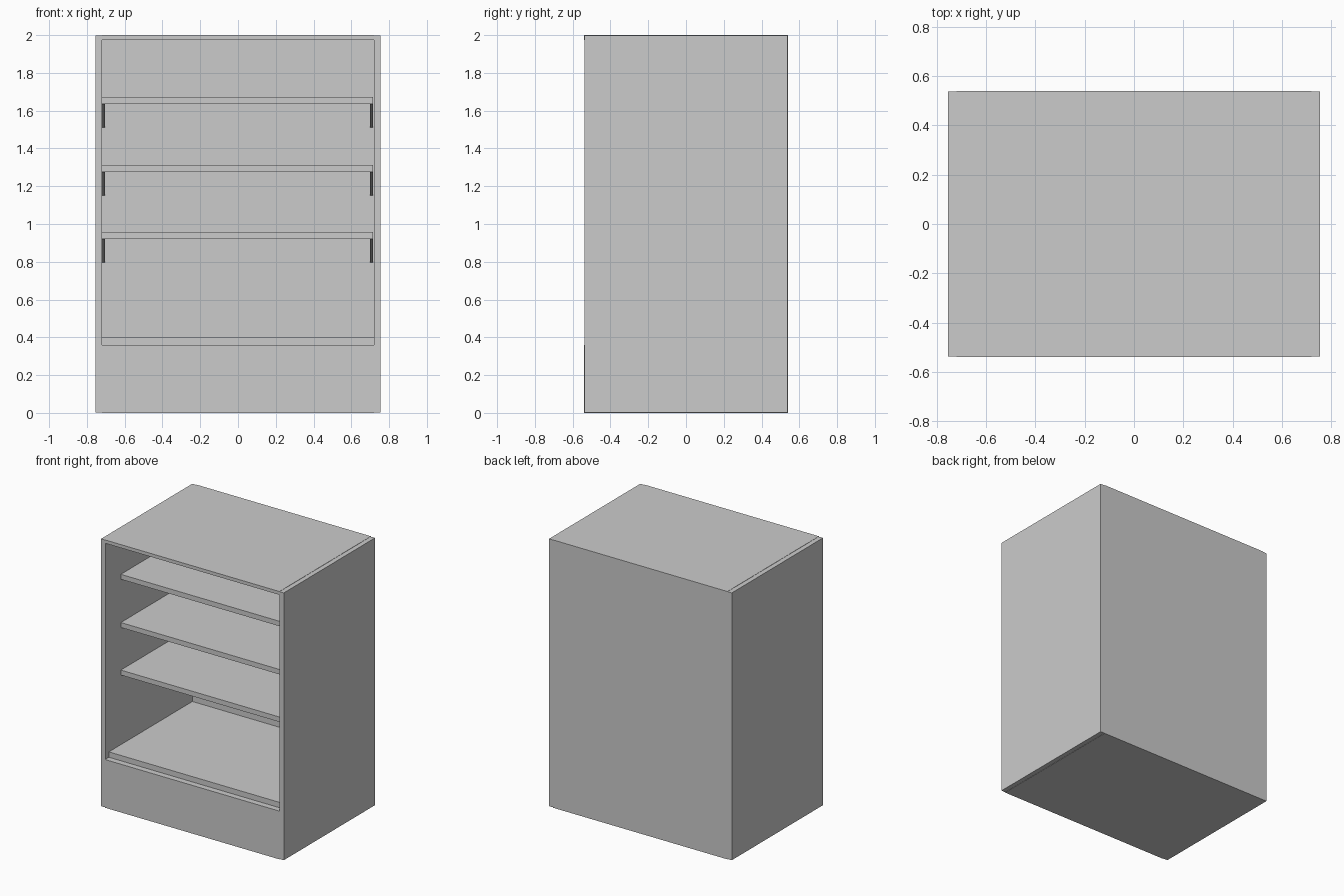
import bpy, bmesh

if "Cube" in bpy.data.objects:
    bpy.data.objects.remove(bpy.data.objects["Cube"])


def prism(name, profile, x0, x1):
    """Extrude a (y, z) profile from x0 to x1."""
    bm = bmesh.new()
    face = bm.faces.new([bm.verts.new((x0, y, z)) for y, z in profile])
    ext = bmesh.ops.extrude_face_region(bm, geom=[face])["geom"]
    verts = [g for g in ext if isinstance(g, bmesh.types.BMVert)]
    bmesh.ops.translate(bm, verts=verts, vec=(x1 - x0, 0, 0))
    bmesh.ops.recalc_face_normals(bm, faces=bm.faces)
    mesh = bpy.data.meshes.new(name)
    bm.to_mesh(mesh)
    bm.free()
    obj = bpy.data.objects.new(name, mesh)
    bpy.context.collection.objects.link(obj)
    return obj


def box(name, x, y, z):
    return prism(name, [(y[0], z[0]), (y[1], z[0]), (y[1], z[1]), (y[0], z[1])], *x)


INNER, OUTER, FRONT, BACK = 0.72, 0.755, -0.54, 0.54
REAR = 0.49          # front of the back panel
span = (-INNER, INNER)

# Side panels, a hair inside the top, base and back panels
box("left_side_panel", (-OUTER, -INNER), (FRONT + .002, BACK - .002), (0.002, 1.998))
box("right_side_panel", (INNER, OUTER), (FRONT + .002, BACK - .002), (0.002, 1.998))

# Carcass
box("top_panel", span, (FRONT, BACK), (1.975, 2.0))
box("back_panel", span, (REAR, BACK), (0.36, 1.975))
box("base_plinth", span, (FRONT, BACK), (0.0, 0.36))
box("bottom_shelf", span, (-0.495, REAR), (0.36, 0.40))

# Upper shelves, each carried by two long tapered brackets
for i, z in enumerate((0.92, 1.275, 1.635), 1):
    box(f"shelf_{i}", (-0.724, 0.716), (-0.354, REAR), (z, z + 0.037))
    taper = [(-0.34, z), (REAR, z), (REAR, z - 0.123)]
    prism(f"left_bracket_{i}", taper, -0.724, -0.703)
    prism(f"right_bracket_{i}", taper, 0.698, 0.716)
